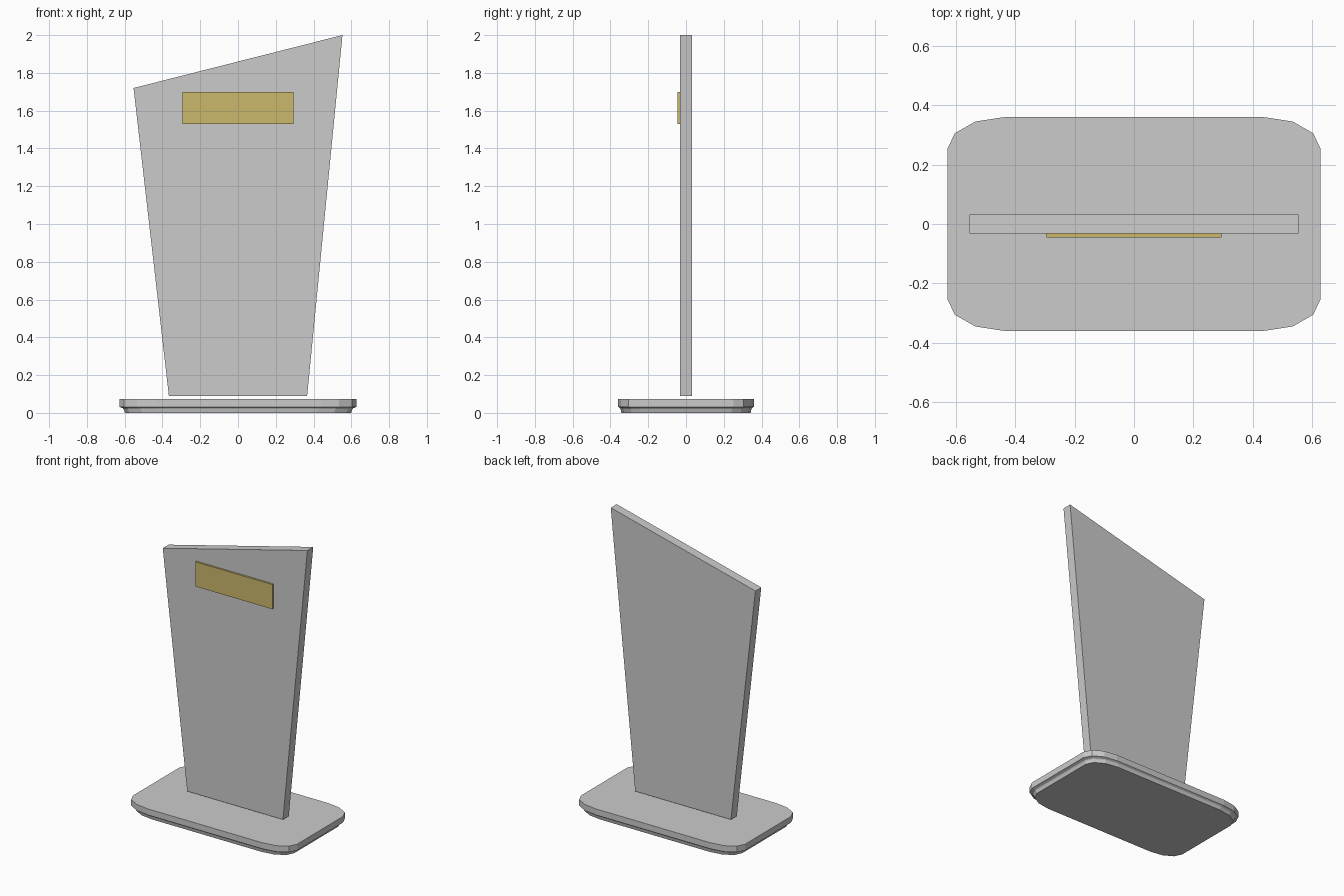
import bpy, bmesh, math

if "Cube" in bpy.data.objects:
    bpy.data.objects.remove(bpy.data.objects["Cube"])


def loft(name, rings):
    """Closed solid skinned through equal-length rings of points."""
    bm = bmesh.new()
    loops = [[bm.verts.new(p) for p in ring] for ring in rings]
    n = len(loops[0])
    for a, b in zip(loops, loops[1:]):
        for i in range(n):
            j = (i + 1) % n
            bm.faces.new((a[i], a[j], b[j], b[i]))
    bm.faces.new(loops[0])
    bm.faces.new(loops[-1])
    bmesh.ops.recalc_face_normals(bm, faces=bm.faces)
    mesh = bpy.data.meshes.new(name)
    bm.to_mesh(mesh)
    bm.free()
    obj = bpy.data.objects.new(name, mesh)
    bpy.context.collection.objects.link(obj)
    return obj


def slab(name, outline, y0, y1):
    """Extrude an x-z outline along y."""
    return loft(name, [[(x, y, z) for x, z in outline] for y in (y0, y1)])


def rounded_ring(hx, hy, z, steps=3):
    """Rectangle with elliptical corners of a few flat segments."""
    rx, ry = hx * 0.3, hy * 0.3
    pts = []
    for q, (sx, sy) in enumerate([(1, 1), (-1, 1), (-1, -1), (1, -1)]):
        for i in range(steps + 1):
            a = math.radians(90) * (q + i / steps)
            pts.append((sx * (hx - rx) + rx * math.cos(a),
                        sy * (hy - ry) + ry * math.sin(a), z))
    return pts


# Foot plate with a stepped, undercut lower rim
rim = [(0.953, 0.0), (0.965, 0.02), (0.972, 0.025), (1.0, 0.032), (1.0, 0.074)]
loft("base_plate", [rounded_ring(0.628 * s, 0.359 * s, z) for s, z in rim])

# Tapered upright panel with a slanted top, just clear of the base
slab("upright_panel",
     [(-0.366, 0.09), (0.366, 0.09), (0.553, 2.0), (-0.553, 1.72)], -0.032, 0.032)

# Yellow plaque on the front face
plaque = slab("front_plaque",
              [(-0.295, 1.53), (0.295, 1.53), (0.295, 1.70), (-0.295, 1.70)],
              -0.045, -0.032)
gold = bpy.data.materials.new("plaque_gold")
gold.diffuse_color = (0.60, 0.48, 0.15, 1.0)
gold.use_nodes = True
gold.node_tree.nodes["Principled BSDF"].inputs["Base Color"].default_value = gold.diffuse_color
plaque.data.materials.append(gold)
